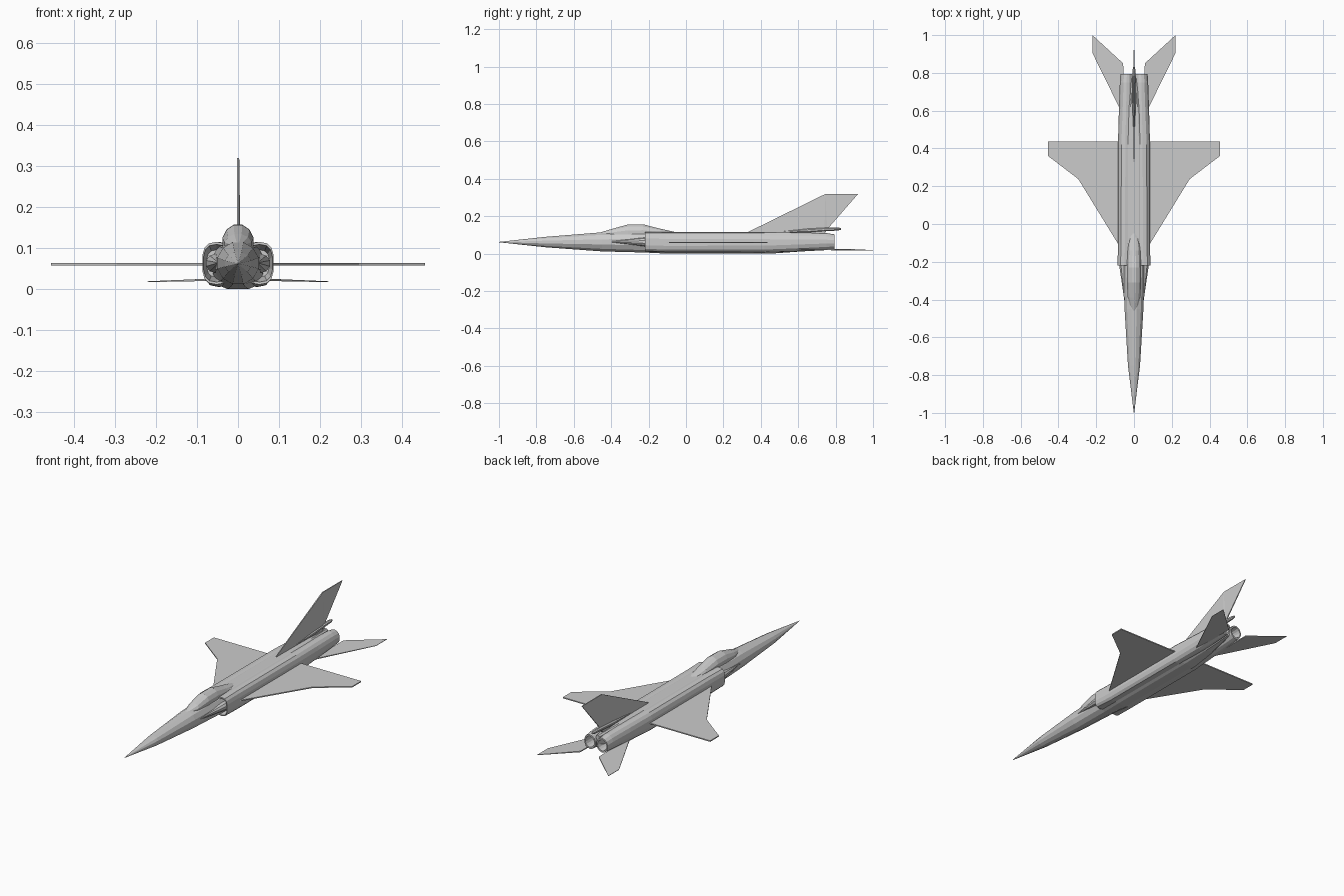
import bpy, bmesh
from math import cos, sin, pi, copysign


def finish(name, bm, mirror=False):
    bmesh.ops.recalc_face_normals(bm, faces=bm.faces)
    mesh = bpy.data.meshes.new(name)
    bm.to_mesh(mesh)
    bm.free()
    ob = bpy.data.objects.new(name, mesh)
    bpy.context.collection.objects.link(ob)
    if mirror:
        ob.modifiers.new("mirror", 'MIRROR').use_bisect_axis[0] = False
        ob.modifiers["mirror"].use_mirror_merge = False
    return ob


def loft(name, sections, sides=12, mirror=False):
    """Sections are (y, centre x, half width, bottom z, top z, squareness)."""
    bm = bmesh.new()
    rings = []
    for y, cx, hw, z0, z1, p in sections:
        ring = []
        for i in range(sides):
            a = 2 * pi * (i + 0.5) / sides
            c, s = cos(a), sin(a)
            px = copysign(abs(c) ** (2 / p), c) / cos(pi / sides) ** (2 / p)
            pz = copysign(abs(s) ** (2 / p), s) / cos(pi / sides) ** (2 / p)
            ring.append(bm.verts.new((cx + hw * px, y, (z0 + z1) / 2 + (z1 - z0) / 2 * pz)))
        rings.append(ring)
    for a, b in zip(rings, rings[1:]):
        for i in range(sides):
            j = (i + 1) % sides
            bm.faces.new((a[i], a[j], b[j], b[i]))
    bm.faces.new(rings[0])
    bm.faces.new(rings[-1])
    return finish(name, bm, mirror)


def plate(name, outline, axis, mirror=False):
    """Outline points are (x, y, z, half thickness), thickened along axis."""
    bm = bmesh.new()
    layers = []
    for sign in (-1, 1):
        layer = []
        for x, y, z, t in outline:
            co = [x, y, z]
            co[axis] += sign * t
            layer.append(bm.verts.new(co))
        layers.append(layer)
        bm.faces.new(layer)
    n = len(outline)
    for i in range(n):
        j = (i + 1) % n
        bm.faces.new((layers[0][i], layers[0][j], layers[1][j], layers[1][i]))
    bmesh.ops.triangulate(bm, faces=[f for f in bm.faces if len(f.verts) > 4])
    return finish(name, bm, mirror)


# Fuselage from pointed nose to the wedge between the engines
loft("fuselage", [
    (-1.0, 0, 0.001, 0.061, 0.063, 2),
    (-0.75, 0, 0.032, 0.034, 0.090, 2),
    (-0.45, 0, 0.050, 0.012, 0.114, 2),
    (-0.22, 0, 0.056, 0.006, 0.116, 2.3),
    (-0.10, 0, 0.062, 0.000, 0.114, 3),
    (0.45, 0, 0.062, 0.000, 0.114, 3),
    (0.62, 0, 0.045, 0.012, 0.113, 3),
    (0.78, 0, 0.012, 0.035, 0.104, 2.5),
])

# Canopy
loft("canopy", [
    (-0.46, 0, 0.012, 0.095, 0.113, 2),
    (-0.39, 0, 0.033, 0.080, 0.134, 2),
    (-0.31, 0, 0.038, 0.070, 0.156, 2),
    (-0.23, 0, 0.038, 0.070, 0.157, 2),
    (-0.14, 0, 0.033, 0.080, 0.134, 2),
    (-0.05, 0, 0.022, 0.090, 0.114, 2),
])

# Engine nacelles with hollow intakes and nozzles
loft("nacelle", [
    (-0.13, 0.052, 0.024, 0.030, 0.095, 2.6),
    (-0.22, 0.052, 0.032, 0.018, 0.108, 2.8),
    (-0.22, 0.052, 0.035, 0.012, 0.114, 2.8),
    (-0.11, 0.047, 0.038, 0.007, 0.114, 2.8),
    (0.42, 0.046, 0.039, 0.006, 0.114, 2.6),
    (0.60, 0.042, 0.038, 0.012, 0.112, 2.2),
    (0.75, 0.039, 0.036, 0.020, 0.109, 2),
    (0.795, 0.038, 0.034, 0.024, 0.102, 2),
    (0.795, 0.038, 0.027, 0.033, 0.093, 2),
    (0.72, 0.038, 0.023, 0.038, 0.088, 2),
], 14, True)

# Intake shock cones
loft("shock_cone", [
    (-0.42, 0.048, 0.001, 0.063, 0.065, 2),
    (-0.22, 0.054, 0.024, 0.040, 0.085, 2),
    (-0.12, 0.054, 0.024, 0.040, 0.085, 2),
], 10, True)

# Cranked main wings
plate("wing", [
    (0.06, -0.145, 0.060, 0.003), (0.295, 0.238, 0.060, 0.003),
    (0.455, 0.36, 0.060, 0.003), (0.455, 0.437, 0.060, 0.003),
    (0.06, 0.437, 0.060, 0.003)], 2, True)

# Swept tailplanes
plate("tailplane", [
    (0.055, 0.57, 0.023, 0.003), (0.22, 0.905, 0.018, 0.001),
    (0.22, 1.0, 0.018, 0.001), (0.057, 0.85, 0.023, 0.003)], 2, True)

# Vertical fin
plate("fin", [
    (0, 0.31, 0.105, 0.002), (0, 0.745, 0.319, 0.003),
    (0, 0.92, 0.319, 0.002), (0, 0.755, 0.130, 0.003),
    (0, 0.74, 0.105, 0.006)], 0)

# Slim fairing at the base of the fin
loft("fin_fairing", [
    (0.45, 0, 0.001, 0.113, 0.115, 2),
    (0.65, 0, 0.010, 0.112, 0.134, 2),
    (0.76, 0, 0.010, 0.121, 0.141, 2),
    (0.81, 0, 0.009, 0.123, 0.141, 2),
    (0.83, 0, 0.004, 0.128, 0.136, 2),
], 8)
